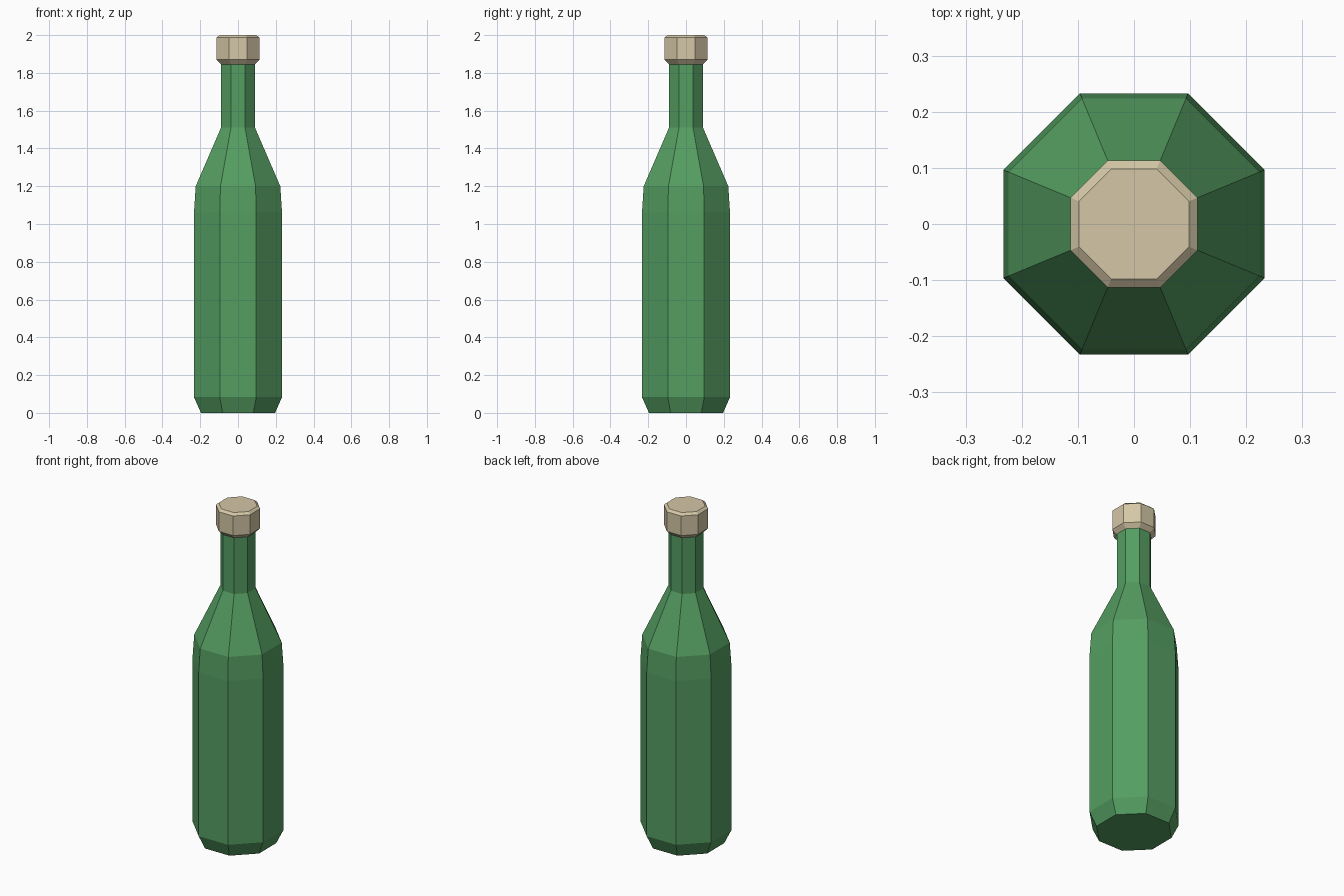
import bpy, bmesh, math

if "Cube" in bpy.data.objects:
    bpy.data.objects.remove(bpy.data.objects["Cube"])

SIDES = 8


def material(name, rgb):
    m = bpy.data.materials.new(name)
    m.diffuse_color = (*rgb, 1.0)
    m.use_nodes = True
    m.node_tree.nodes["Principled BSDF"].inputs["Base Color"].default_value = m.diffuse_color
    return m


def lathe(name, profile, mat):
    """Octagonal solid from (half width across flats, height) rings."""
    bm = bmesh.new()
    rings = []
    for half_width, z in profile:
        r = half_width / math.cos(math.pi / SIDES)
        angles = [(i + 0.5) * 2 * math.pi / SIDES for i in range(SIDES)]
        rings.append([bm.verts.new((r * math.cos(a), r * math.sin(a), z)) for a in angles])
    for low, high in zip(rings, rings[1:]):
        for i in range(SIDES):
            j = (i + 1) % SIDES
            bm.faces.new((low[i], low[j], high[j], high[i]))
    bm.faces.new(rings[0][::-1])
    bm.faces.new(rings[-1])
    mesh = bpy.data.meshes.new(name)
    bm.to_mesh(mesh)
    bm.free()
    mesh.materials.append(mat)
    obj = bpy.data.objects.new(name, mesh)
    bpy.context.collection.objects.link(obj)
    return obj


green = material("green glass", (0.09, 0.34, 0.12))
cork = material("pale cork", (0.66, 0.57, 0.38))

# Bottle: chamfered base, straight body, sloping shoulder, neck
lathe("bottle", [(0.196, 0.0), (0.233, 0.083), (0.233, 1.06), (0.224, 1.2),
                 (0.09, 1.51), (0.09, 1.85)], green)

# Stopper with chamfered rims
lathe("stopper", [(0.09, 1.845), (0.113, 1.87), (0.113, 1.987), (0.098, 2.0)], cork)
